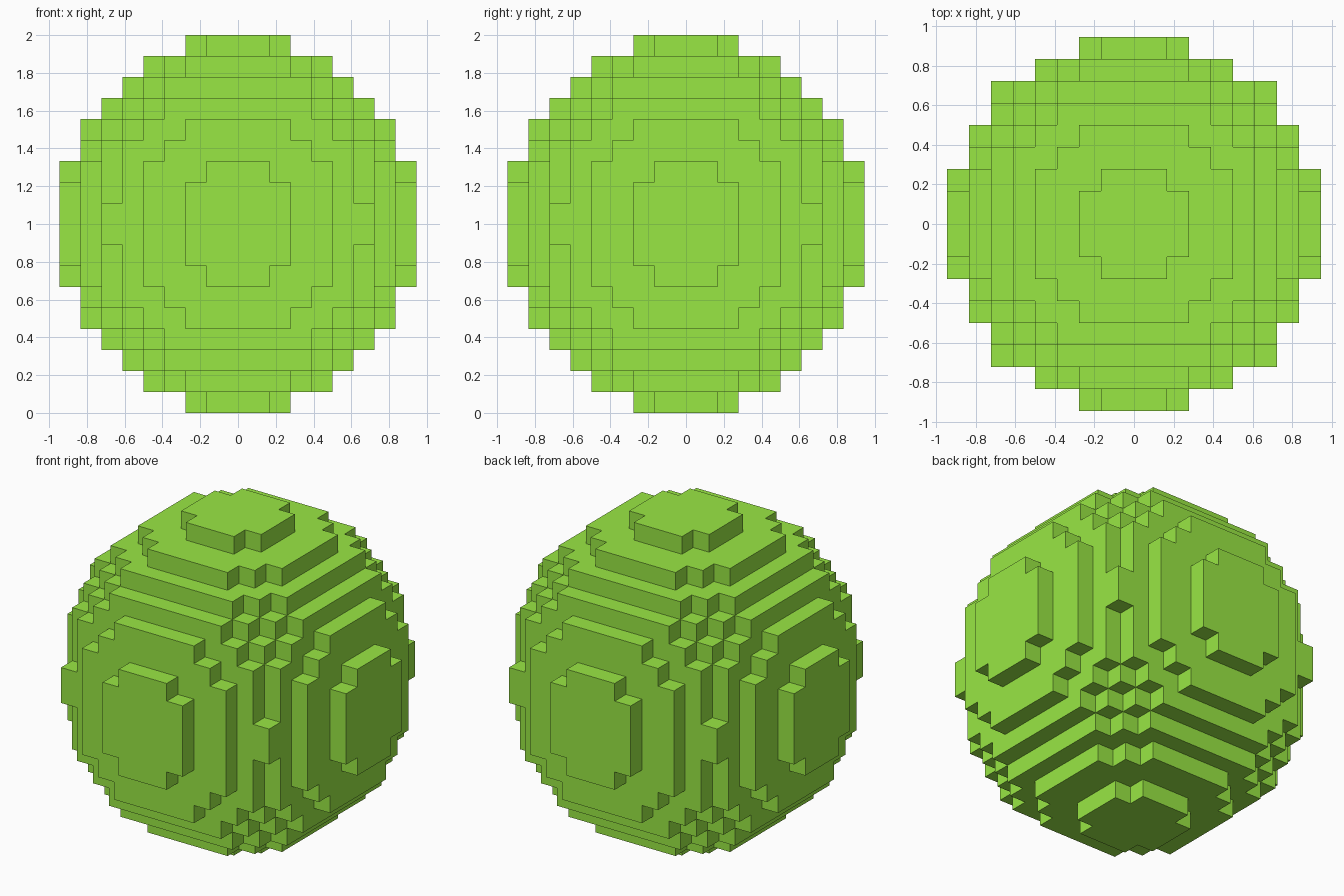
import bpy
import bmesh
from itertools import product
from mathutils import Vector

cube = bpy.data.objects.get("Cube")
if cube:
    bpy.data.objects.remove(cube, do_unlink=True)

# Block grid: 17 x 17 x 18 blocks filling an ellipsoid
SIZE = Vector((17, 17, 18))
BLOCK = 2 / SIZE.z


def filled(cell):
    """True when the centre of the block lies inside the ellipsoid."""
    return sum(((c + 0.5) / s * 2 - 1) ** 2 for c, s in zip(cell, SIZE)) <= 1


def add_face(bm, cell, axis, side):
    """Add one outward-facing square on the given side of a block."""
    u, v = (axis + 1) % 3, (axis + 2) % 3
    corners = [(0, 0), (1, 0), (1, 1), (0, 1)]
    if side < 0:
        corners.reverse()
    verts = []
    for a, b in corners:
        p = Vector(cell)
        p[axis] += side > 0
        p[u] += a
        p[v] += b
        p -= Vector((SIZE.x / 2, SIZE.y / 2, 0))
        verts.append(bm.verts.new(p * BLOCK))
    bm.faces.new(verts)


# Bright lime green material
green = bpy.data.materials.new("lime_green")
color = (0.33, 0.83, 0.06, 1)
green.diffuse_color = color
green.use_nodes = True
green.node_tree.nodes["Principled BSDF"].inputs["Base Color"].default_value = color

# Outer skin of the block ball
bm = bmesh.new()
for cell in product(*(range(int(s)) for s in SIZE)):
    if not filled(cell):
        continue
    for axis, side in product(range(3), (-1, 1)):
        neighbour = list(cell)
        neighbour[axis] += side
        if not filled(neighbour):
            add_face(bm, cell, axis, side)
bmesh.ops.remove_doubles(bm, verts=bm.verts, dist=BLOCK / 100)

mesh = bpy.data.meshes.new("block_ball")
bm.to_mesh(mesh)
bm.free()
mesh.materials.append(green)
bpy.context.collection.objects.link(bpy.data.objects.new("block_ball", mesh))
